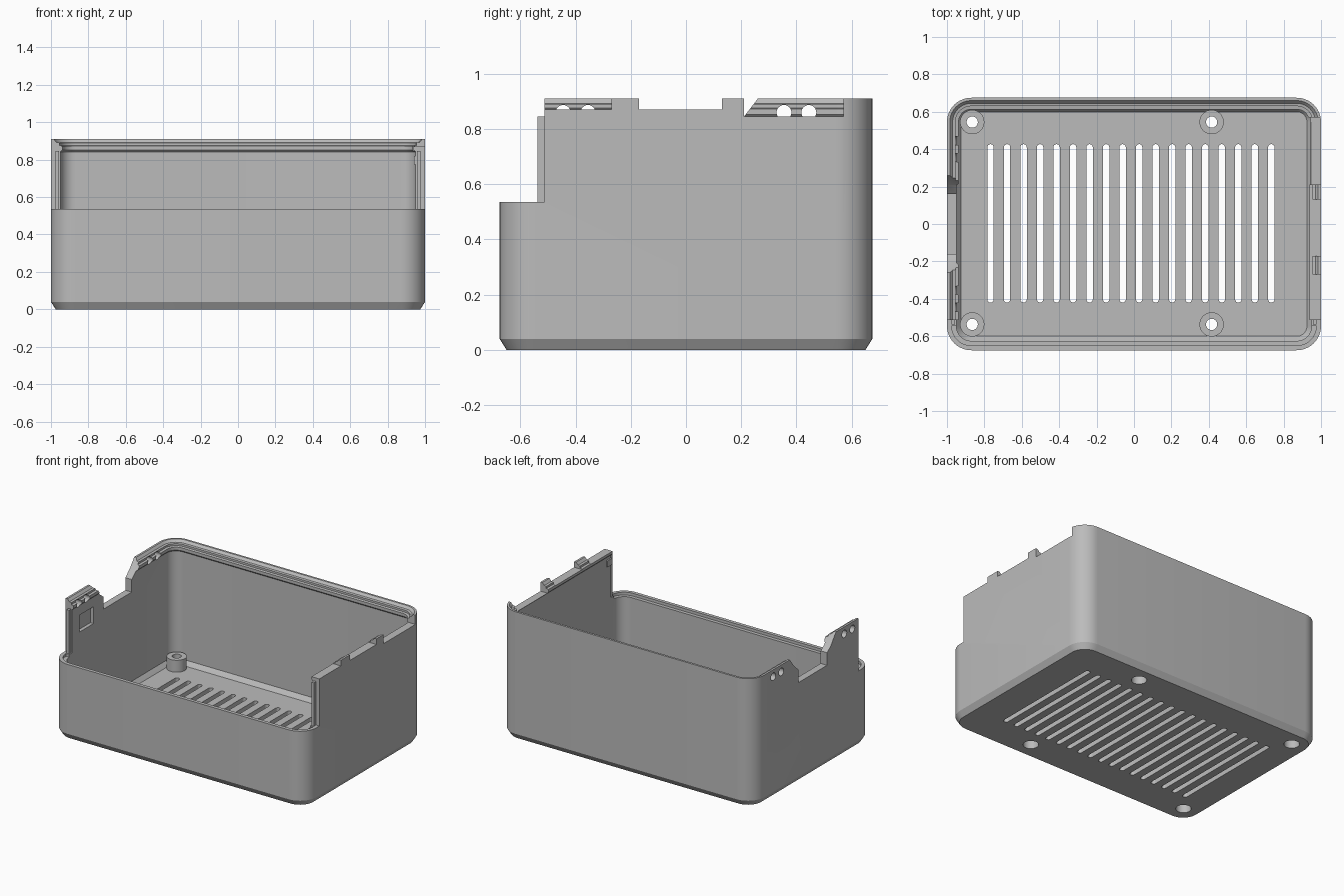
import bpy, bmesh, math

cube = bpy.data.objects.get("Cube")
if cube:
    bpy.data.objects.remove(cube, do_unlink=True)

HX, HY, TOP = 1.0, 0.675, 0.91
FLOOR = 0.045

grey = bpy.data.materials.new("matte grey")
grey.use_nodes = True
grey.diffuse_color = (0.5, 0.5, 0.5, 1)
bsdf = next(n for n in grey.node_tree.nodes if n.type == 'BSDF_PRINCIPLED')
bsdf.inputs["Base Color"].default_value = (0.5, 0.5, 0.5, 1)
bsdf.inputs["Roughness"].default_value = 0.6


def add_loft(bm, rings):
    """Skin equal-length rings of points and cap both ends."""
    loops = [[bm.verts.new(p) for p in ring] for ring in rings]
    n = len(loops[0])
    for a, b in zip(loops, loops[1:]):
        for i in range(n):
            bm.faces.new((a[i], a[(i + 1) % n], b[(i + 1) % n], b[i]))
    bm.faces.new(loops[0][::-1])
    bm.faces.new(loops[-1])


def make(name, lofts):
    bm = bmesh.new()
    for rings in lofts:
        add_loft(bm, rings)
    bmesh.ops.recalc_face_normals(bm, faces=bm.faces)
    mesh = bpy.data.meshes.new(name)
    bm.to_mesh(mesh)
    bm.free()
    mesh.materials.append(grey)
    obj = bpy.data.objects.new(name, mesh)
    bpy.context.collection.objects.link(obj)
    return obj


def outline(off, steps=10):
    """Rounded rectangle, moved inward by off."""
    r = max(0.13 - off, 0.04)
    pts = []
    for k, (sx, sy) in enumerate([(1, 1), (-1, 1), (-1, -1), (1, -1)]):
        cx, cy = sx * (HX - off - r), sy * (HY - off - r)
        for i in range(steps + 1):
            a = math.pi / 2 * (k + i / steps)
            pts.append((cx + r * math.cos(a), cy + r * math.sin(a)))
    return pts


def prism_z(pts, z0, z1):
    return [[(x, y, z) for x, y in pts] for z in (z0, z1)]


def prism_x(pts, x0, x1):
    return [[(x, y, z) for y, z in pts] for x in (x0, x1)]


def box(x0, x1, y0, y1, z0, z1):
    return prism_z([(x0, y0), (x1, y0), (x1, y1), (x0, y1)], z0, z1)


def circle(cx, cy, r, n=32):
    return [(cx + r * math.cos(2 * math.pi * i / n),
             cy + r * math.sin(2 * math.pi * i / n)) for i in range(n)]


def combine(target, lofts, operation='DIFFERENCE'):
    tool = make("helper", lofts)
    tool.hide_render = True
    mod = target.modifiers.new("combine", 'BOOLEAN')
    mod.operation = operation
    mod.solver = 'EXACT'
    mod.object = tool
    bpy.context.view_layer.objects.active = target
    bpy.ops.object.modifier_apply(modifier=mod.name)
    bpy.data.objects.remove(tool, do_unlink=True)


# Tray: outside from the bottom up, over the rim, down the stepped inside to the floor
section = [(0.025, 0), (0, 0.04), (0, TOP), (0.015, TOP), (0.03, 0.893), (0.045, 0.89),
           (0.045, 0.876), (0.062, 0.873), (0.062, 0.852), (0.05, 0.84),
           (0.05, 0.075), (0.075, FLOOR)]
case = make("enclosure_tray",
            [[[(x, y, z) for x, y in outline(off)] for off, z in section]])

# Low front opening and the stepped rim along it
combine(case, [box(-1.1, 1.1, -0.8, -0.513, 0.535, 1.1)])
rim = [p for p in outline(0.025) if p[1] < -0.5]
combine(case, [prism_z(rim, 0.515, 0.6)])

# Right-hand (+x) wall top, leaving locating tabs
combine(case, [box(0.9, 1.1, -0.6, -0.27, 0.87, 1),
               box(0.9, 1.1, -0.17, 0.13, 0.87, 1),
               box(0.9, 1.1, 0.21, 0.57, 0.845, 1)])

# Connector notch in the -x wall
notch = [(-0.26, 1.0), (-0.26, 0.91), (-0.2, 0.83), (-0.16, 0.8), (-0.16, 0.71),
         (0.16, 0.71), (0.16, 0.8), (0.21, 0.845), (0.26, 0.91), (0.26, 1.0)]
combine(case, [prism_x(notch, -1.1, -0.88)])

# Paired cable holes and the shallow inner pocket in the -x wall
combine(case, [prism_x(circle(y, 0.86, 0.027, 24), -1.1, -0.88)
               for y in (-0.445, -0.355, 0.355, 0.445)])
combine(case, [box(-0.975, -0.9, -0.43, -0.27, 0.65, 0.77)])

# Screw posts with through holes and counterbores
posts = [(x, y) for x in (-0.865, 0.415) for y in (-0.537, 0.545)]
combine(case, [prism_z(circle(x, y, 0.065), 0.02, 0.13) for x, y in posts], 'UNION')
combine(case, [prism_z(circle(x, y, 0.03), -0.1, 0.3) for x, y in posts])
combine(case, [prism_z(circle(x, y, 0.05), -0.1, 0.06) for x, y in posts])

# Round-ended ventilation slots
slots = []
for i in range(18):
    cx, r = -0.767 + i * 0.0883, 0.017
    pts = [(cx + r * math.cos(a), 0.41 + r * math.sin(a))
           for a in (math.pi * k / 8 for k in range(9))]
    pts += [(cx - r * math.cos(a), -0.403 - r * math.sin(a))
            for a in (math.pi * k / 8 for k in range(9))]
    slots.append(prism_z(pts, -0.1, 0.2))
combine(case, slots)

# Thin tongues at the front ends of the side walls
for side, sx in (("left", 1), ("right", -1)):
    xs = sorted((sx * 0.957, sx * 0.975))
    make(side + "_wall_tongue", [box(xs[0], xs[1], -0.538, -0.505, 0.5, 0.845)])

# Small latch inside the +x wall
make("inner_latch", [box(0.94, 0.965, -0.513, -0.46, 0.775, 0.82)])

# Smooth corners, crisp edges
bpy.ops.object.select_all(action='DESELECT')
case.select_set(True)
bpy.context.view_layer.objects.active = case
bpy.ops.object.shade_smooth_by_angle(angle=math.radians(25))
